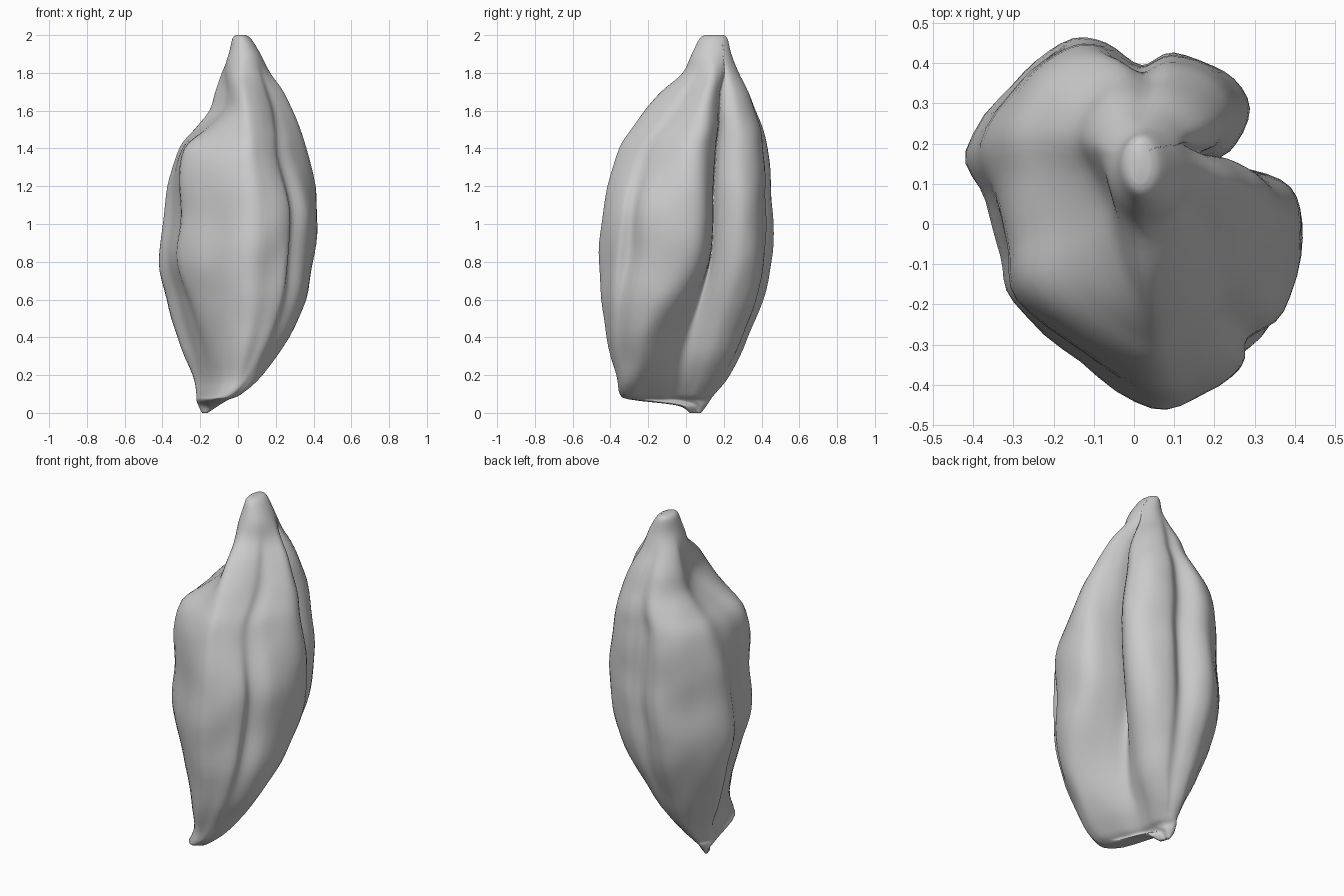
import bpy, bmesh
from mathutils import Vector, noise

cube = bpy.data.objects.get("Cube")
if cube:
    bpy.data.objects.remove(cube, do_unlink=True)

# Lobed outlines, counter-clockwise from the front ridge, in hundredths
BASE = [(-6, -34), (-3, -35), (-1, -34), (1, -33), (2, -31), (2, -27), (-1, -20), (-4, -13),
        (-8, -6), (-9, 0), (-9, 5), (-10, 9), (-12, 12), (-13, 13), (-15, 15), (-18, 15),
        (-20, 12), (-22, 7), (-20, 0), (-17, -10), (-14, -20), (-10, -30)]
LOW = [(2, -40), (8, -39), (12, -38), (15, -35), (19, -30), (21, -24), (18, -17), (11, -9),
       (4, -2), (5, 5), (7, 13), (5, 20), (0, 25), (-5, 26), (-10, 28), (-15, 28),
       (-21, 23), (-27, 12), (-22, 3), (-18, -8), (-14, -20), (-7, -33)]
MIDDLE = [(5, -47), (18, -43), (27, -37), (28, -30), (37, -23), (42, -4), (38, 9), (25, 14),
          (14, 14), (23, 18), (28, 29), (22, 39), (9, 43), (1, 40), (-8, 46), (-18, 46),
          (-30, 36), (-42, 19), (-37, 6), (-33, -8), (-30, -20), (-13, -35)]
UPPER = [(4, -35), (12, -32), (19, -26), (22, -20), (29, -13), (36, 0), (35, 9), (25, 15),
         (14, 16), (22, 19), (26, 28), (20, 37), (9, 41), (1, 38), (-8, 43), (-16, 42),
         (-25, 35), (-31, 23), (-30, 11), (-29, -3), (-27, -16), (-12, -27)]
TOP = [(3, -13), (9, -10), (14, -4), (16, 1), (20, 5), (24, 10), (23, 14), (18, 17),
       (14, 18), (17, 20), (18, 25), (14, 30), (8, 33), (3, 32), (-2, 33), (-7, 31),
       (-11, 26), (-12, 20), (-9, 14), (-6, 8), (-4, 1), (-1, -8)]

# Width and depth limits at each height: z, left x, right x, front y, back y
LIMITS = [(0, -19, -16, 2, 8), (4, -21, -10, -5, 11), (7, -22, -5, -29, 13),
          (10, -22, 2, -35, 15), (20, -24, 13, -37, 23), (40, -32, 27, -42, 33),
          (60, -38, 36, -45, 41), (80, -42, 40, -46, 45), (100, -40, 42, -45, 46),
          (120, -37, 41, -42, 45), (140, -31, 36, -35, 43), (150, -23, 33, -29, 41),
          (160, -15, 29, -22, 37), (170, -12, 24, -13, 33), (180, -9, 17, -2, 28),
          (190, -5, 12, 3, 24), (198, -3, 7, 7, 22), (200, -1, 4, 10, 20)]
STEPS = 4


def spline(a, b, c, d, t):
    """Catmull-Rom point between b and c."""
    return b + 0.5 * t * (c - a + t * (2 * a - 5 * b + 4 * c - d + t * (3 * (b - c) + d - a)))


def smooth(points, closed):
    """Resample a list of vectors along a smooth curve."""
    n = len(points)

    def pick(i):
        return points[i % n] if closed else points[max(0, min(n - 1, i))]

    result = [spline(pick(i - 1), pick(i), pick(i + 1), pick(i + 2), k / STEPS)
              for i in range(n if closed else n - 1) for k in range(STEPS)]
    return result if closed else result + [points[-1]]


def normalised(outline):
    """Smooth an outline and stretch it to the unit square."""
    curve = smooth([Vector(p) for p in outline], True)
    low = [min(p[k] for p in curve) for k in (0, 1)]
    high = [max(p[k] for p in curve) for k in (0, 1)]
    return [Vector([(p[k] - low[k]) / (high[k] - low[k]) for k in (0, 1)]) for p in curve]


def ease(start, end, value):
    t = max(0.0, min(1.0, (value - start) / (end - start)))
    return t * t * (3 - 2 * t)


outlines = [normalised(o) for o in (BASE, LOW, MIDDLE, UPPER, TOP)]
half = Vector((0.5, 0.5))
outlines.append([half + (p - half).normalized() * 0.5 for p in outlines[-1]])
# Heights over which each outline changes into the next
CHANGES = [(0.08, 0.32), (0.25, 0.9), (1.0, 1.4), (1.38, 1.66), (1.68, 1.92)]

# Loft the rings from the pointed base to the blunt tip
bm = bmesh.new()
rings = []
for row in smooth([Vector(r) / 100 for r in LIMITS], False):
    z, left, right, front, back = row
    blends = [ease(start, end, z) for start, end in CHANGES]
    ring = []
    for p, *targets in zip(*outlines):
        for target, amount in zip(targets, blends):
            p = p.lerp(target, amount)
        v = Vector((left + p.x * (right - left), front + p.y * (back - front), z))
        # Soft surface lumps, stretched along the length
        lump = noise.noise(Vector((v.x * 7, v.y * 7, z * 5))) * 0.024
        centre = Vector(((left + right) / 2, (front + back) / 2, z))
        ring.append(bm.verts.new(v + (v - centre) * lump))
    rings.append(ring)

count = len(rings[0])
for lower, upper in zip(rings, rings[1:]):
    for i in range(count):
        j = (i + 1) % count
        bm.faces.new((lower[i], lower[j], upper[j], upper[i]))

# Close both ends
for ring in (rings[0][::-1], rings[-1]):
    hub = bm.verts.new(sum((v.co for v in ring), Vector()) / count)
    for i in range(count):
        bm.faces.new((ring[i], ring[(i + 1) % count], hub))

bmesh.ops.recalc_face_normals(bm, faces=bm.faces)
for face in bm.faces:
    face.smooth = True

mesh = bpy.data.meshes.new("seed_body")
bm.to_mesh(mesh)
bm.free()
seed = bpy.data.objects.new("seed_body", mesh)
bpy.context.collection.objects.link(seed)

# Plain grey husk
colour = (0.6, 0.6, 0.6, 1)
husk = bpy.data.materials.new("husk_grey")
husk.use_nodes = True
husk.diffuse_color = colour
husk.node_tree.nodes["Principled BSDF"].inputs["Base Color"].default_value = colour
mesh.materials.append(husk)
